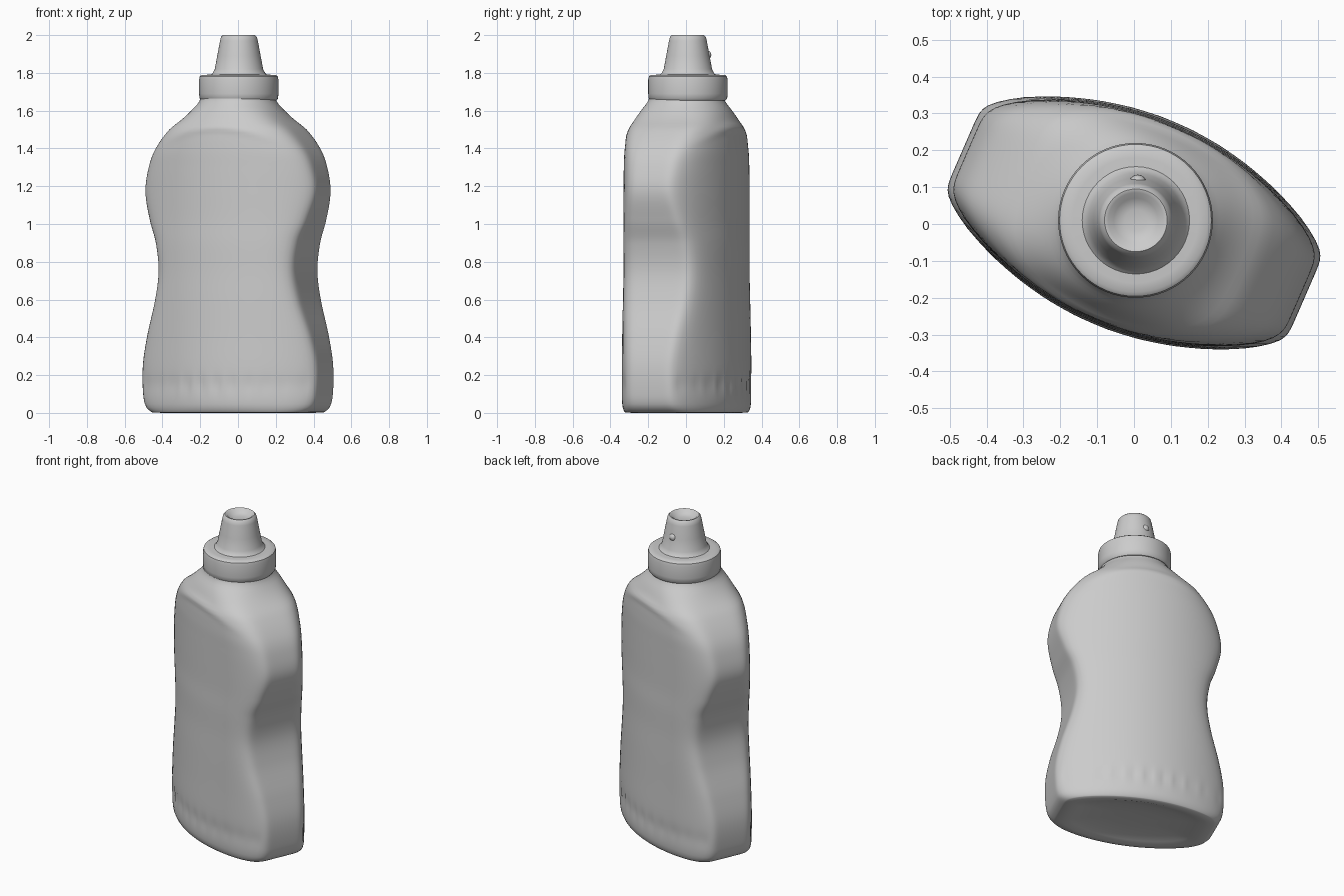
import bpy, bmesh, math
from mathutils import Matrix, Vector

cube = bpy.data.objects.get("Cube")
if cube:
    bpy.data.objects.remove(cube, do_unlink=True)

grey = bpy.data.materials.new("light grey plastic")
grey.use_nodes = True
grey.diffuse_color = (0.6, 0.6, 0.6, 1)
grey.node_tree.nodes["Principled BSDF"].inputs["Base Color"].default_value = (0.6, 0.6, 0.6, 1)

SEGMENTS = 128
TURN = Matrix.Translation((0, 0.003, 0)) @ Matrix.Rotation(math.radians(-23.5), 4, "Z")


def finish(bm, name, angle=40):
    bmesh.ops.recalc_face_normals(bm, faces=bm.faces)
    mesh = bpy.data.meshes.new(name)
    bm.to_mesh(mesh)
    bm.free()
    mesh.materials.append(grey)
    obj = bpy.data.objects.new(name, mesh)
    bpy.context.collection.objects.link(obj)
    bpy.ops.object.select_all(action="DESELECT")
    bpy.context.view_layer.objects.active = obj
    obj.select_set(True)
    bpy.ops.object.shade_smooth_by_angle(angle=math.radians(angle))
    return obj


def loft(name, rings, angle=40):
    """Skin a stack of equal rings and cap both ends."""
    bm = bmesh.new()
    loops = [[bm.verts.new(p) for p in ring] for ring in rings]
    for low, high in zip(loops, loops[1:]):
        for i in range(len(low)):
            j = (i + 1) % len(low)
            bm.faces.new((low[i], low[j], high[j], high[i]))
    bm.faces.new(loops[0])
    bm.faces.new(loops[-1])
    return finish(bm, name, angle)


def lathe(name, profile, cx, cy, sides=64):
    angles = [math.tau * i / sides for i in range(sides)]
    return loft(name, [[Vector((cx + r * math.cos(a), cy + r * math.sin(a), z))
                        for a in angles] for r, z in profile])


def sample(keys, z):
    """Smooth interpolation through rows that start with a height."""
    i = max(k for k in range(len(keys) - 1) if keys[k][0] <= z)
    rows = [keys[min(max(i + k, 0), len(keys) - 1)] for k in (-1, 0, 1, 2)]
    a, b, c, d = rows
    s = (z - b[0]) / (c[0] - b[0])
    out = []
    for k in range(1, len(b)):
        m0 = (c[k] - a[k]) / (c[0] - a[0]) * (c[0] - b[0])
        m1 = (d[k] - b[k]) / (d[0] - b[0]) * (c[0] - b[0])
        out.append((2*s**3 - 3*s**2 + 1) * b[k] + (s**3 - 2*s**2 + s) * m0
                   + (3*s**2 - 2*s**3) * c[k] + (s**3 - s**2) * m1)
    return out


# Body: height, half length, thickness, roundness of section, corner sharpness
BODY = [
    (0.0, 0.445, 0.93, 0, 8), (0.03, 0.482, 0.98, 0, 9), (0.1, 0.501, 1, 0, 10),
    (0.25, 0.503, 1, 0, 10), (0.4, 0.474, 0.99, 0, 10), (0.6, 0.416, 0.98, 0, 10),
    (0.75, 0.393, 0.97, 0, 10), (0.9, 0.412, 0.97, 0, 10), (1.02, 0.455, 0.96, 0, 10),
    (1.17, 0.492, 0.96, 0, 8), (1.3, 0.472, 0.96, 0, 7), (1.4, 0.43, 0.96, 0.01, 6),
    (1.5, 0.365, 0.96, 0.1, 5), (1.55, 0.33, 0.96, 0.32, 4.5), (1.6, 0.3, 0.96, 0.6, 4),
    (1.66, 0.28, 0.96, 1, 3), (1.7, 0.28, 0.96, 1, 3)]


def bump(x, centre, width):
    return math.exp(-((x - centre) / width) ** 2)


def section(z, scale=1, height=None):
    half, thick, circle, n = sample(BODY, z)
    ring = []
    for i in range(SEGMENTS):
        a = math.tau * i / SEGMENTS
        c, s = math.cos(a), math.sin(a)
        r = (abs(c) ** n + abs(s) ** n) ** (-1 / n)
        u = half * r * c
        depth = (0.295 - 0.59 * u * u) * thick
        # crimped band near the foot and arched lip over the label panel
        depth -= 0.008 * bump(z, 0.15, 0.05) * (0.5 + 0.5 * math.cos(math.tau * u / 0.09))
        depth += 0.01 * bump(z, 1.515 - 0.7 * u * u, 0.022) * bump(u, 0, 0.25)
        p = Vector((u, depth * r * s, 0)).lerp(Vector((c, s, 0)) * 0.2, circle) * scale
        p.z = z if height is None else height
        ring.append(TURN @ p)
    return ring


foot = [section(0, k, h) for k, h in ((0.3, 0.028), (0.6, 0.022), (0.78, 0.01), (0.88, 0))]
heights = [0, 0.006, 0.015] + [0.03 + 0.0167 * i for i in range(100)]
loft("bottle_body", foot + [section(z, 1, z if z else 0.003) for z in heights], 60)

# Screw cap with rounded rims
lathe("cap", [(0.15, 1.655), (0.2, 1.655), (0.208, 1.665), (0.21, 1.69), (0.21, 1.765),
              (0.206, 1.782), (0.195, 1.79), (0.17, 1.79), (0.12, 1.795)], 0.004, 0.01)

# Tapered spout with a dished tip
lathe("spout", [(0.155, 1.785), (0.14, 1.797), (0.128, 1.82), (0.115, 1.89), (0.1, 1.97),
                (0.095, 1.99), (0.085, 2), (0.075, 1.998), (0.06, 1.98), (0.03, 1.972)],
      0.005, 0.01, 48)

# Small lugs on the spout
for name, x, y, size in (("back_lug", 0.01, 0.11, 0.024), ("side_lug", -0.095, 0.01, 0.014)):
    bm = bmesh.new()
    bmesh.ops.create_uvsphere(bm, u_segments=16, v_segments=10, radius=size,
                              matrix=Matrix.Translation((x, y, 1.895)))
    finish(bm, name)
